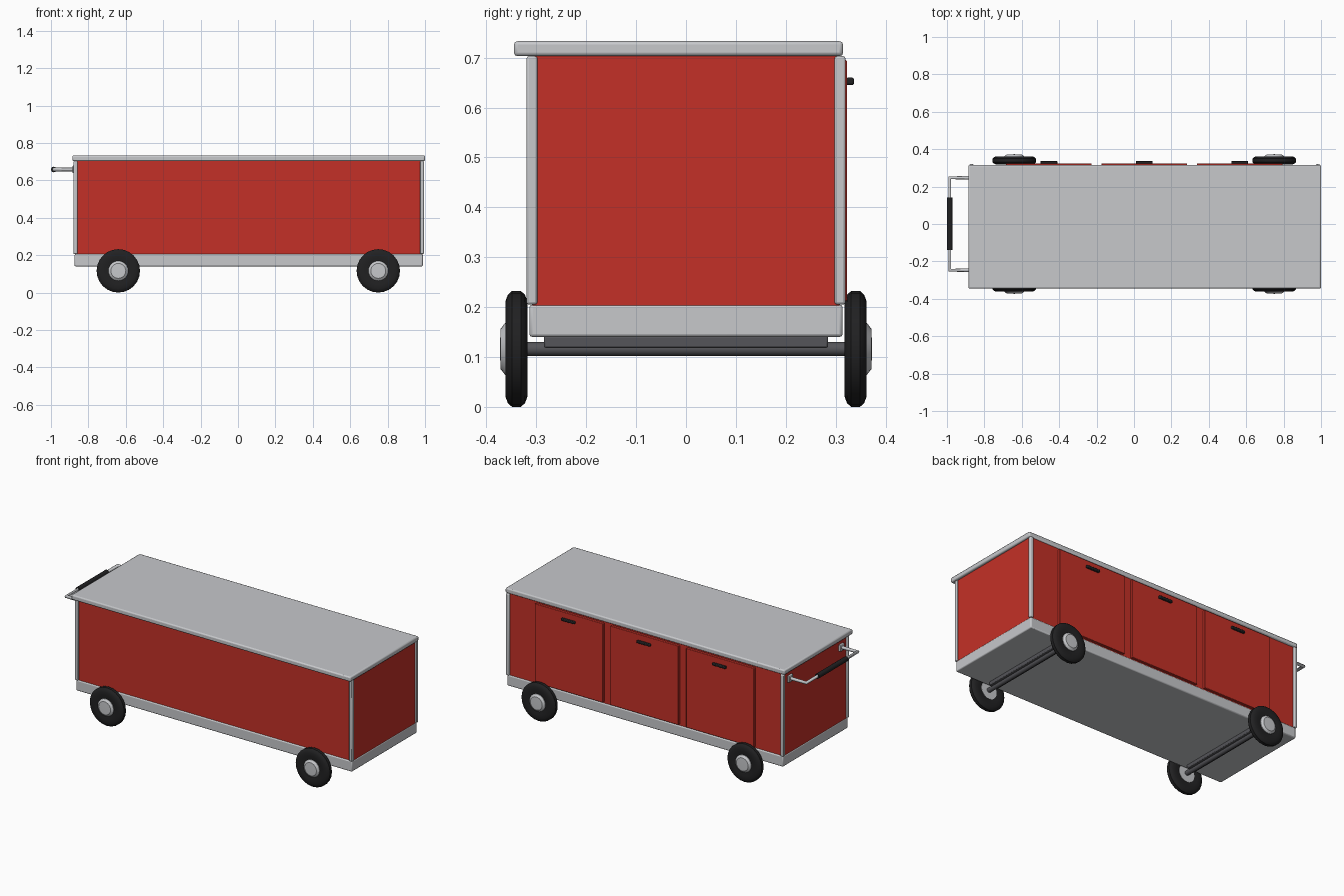
import bpy, bmesh, math
from mathutils import Vector

if "Cube" in bpy.data.objects:
    bpy.data.objects.remove(bpy.data.objects["Cube"], do_unlink=True)


def material(name, color):
    m = bpy.data.materials.new(name)
    m.use_nodes = True
    m.diffuse_color = (*color, 1)
    m.node_tree.nodes["Principled BSDF"].inputs["Base Color"].default_value = (*color, 1)
    return m


RED = material("red_paint", (0.55, 0.03, 0.02))
GREY = material("light_grey_metal", (0.57, 0.58, 0.60))
BLACK = material("black_rubber", (0.015, 0.015, 0.016))
DARK = material("dark_steel", (0.09, 0.09, 0.1))


def finish(name, bm, mat, bevel=0, segments=2, smooth=True):
    mesh = bpy.data.meshes.new(name)
    bmesh.ops.recalc_face_normals(bm, faces=bm.faces)
    bm.to_mesh(mesh)
    bm.free()
    mesh.materials.append(mat)
    ob = bpy.data.objects.new(name, mesh)
    bpy.context.collection.objects.link(ob)
    if bevel:
        mod = ob.modifiers.new("soft_edges", "BEVEL")
        mod.width, mod.segments = bevel, segments
    if smooth:
        bpy.ops.object.select_all(action="DESELECT")
        ob.select_set(True)
        bpy.context.view_layer.objects.active = ob
        bpy.ops.object.shade_smooth_by_angle(angle=math.radians(35))
    return ob


def box(name, lo, hi, mat, bevel=0):
    lo, hi = Vector(lo), Vector(hi)
    bm = bmesh.new()
    bmesh.ops.create_cube(bm, size=1)
    for v in bm.verts:
        v.co = (lo + hi) / 2 + v.co * (hi - lo)
    return finish(name, bm, mat, bevel)


def lathe_y(name, profile, x, z, mat, steps=24):
    """Spin (radius, y) points about an axle parallel to y."""
    bm = bmesh.new()
    vs = [bm.verts.new((x + r, y, z)) for r, y in profile]
    edges = [bm.edges.new(p) for p in zip(vs, vs[1:])]
    bmesh.ops.spin(bm, geom=vs + edges, cent=(x, 0, z), axis=(0, 1, 0),
                   angle=2 * math.pi, steps=steps)
    bmesh.ops.remove_doubles(bm, verts=bm.verts, dist=0.0001)
    return finish(name, bm, mat)


def rod_y(name, r, y0, y1, x, z, mat):
    return lathe_y(name, [(0, y0), (r, y0), (r, y1), (0, y1)], x, z, mat, 16)


X0, X1 = -0.88, 0.994          # outer faces of the corner posts
Y = 0.32
BASE_TOP, LID_LOW = 0.205, 0.703

# Chassis, cabinet and lid
box("base_tray", (X0 + 0.006, -0.314, 0.14), (X1 - 0.006, 0.314, BASE_TOP), GREY, 0.006)
box("cabinet", (X0 + 0.008, -0.308, BASE_TOP - 0.004), (X1 - 0.008, 0.308, LID_LOW + 0.004), RED)
box("lid", (-0.885, -0.345, LID_LOW), (1.0, 0.315, 0.733), GREY, 0.007)

# Corner posts
for end, x in (("right", X0), ("left", X1 - 0.022)):
    for side, y in (("front", -Y), ("back", Y - 0.022)):
        box(f"{side}_{end}_post", (x, y, BASE_TOP), (x + 0.022, y + 0.022, LID_LOW), GREY, 0.005)

# Back doors with their pulls
for i in range(3):
    x = 0.055 + 0.51 * (i - 1)
    box(f"door_{i + 1}", (x - 0.229, 0.3, 0.212), (x + 0.229, 0.323, 0.695), RED, 0.003)
    box(f"door_pull_{i + 1}", (x - 0.045, 0.32, 0.645), (x + 0.045, 0.337, 0.66), BLACK, 0.004)

# Axles and wheels
R = 0.116
for end, x in (("right", -0.64), ("left", 0.75)):
    rod_y(f"{end}_axle", 0.014, -0.33, 0.33, x, R, DARK)
    box(f"{end}_axle_beam", (x - 0.03, -0.285, 0.118), (x + 0.03, 0.285, 0.142), DARK, 0.004)
    for side, s in (("front", -1), ("back", 1)):
        tyre = [(0.05, 0.322), (0.075, 0.318), (0.096, 0.318), (0.109, 0.323), (R, 0.331),
                (R, 0.349), (0.109, 0.357), (0.096, 0.362), (0.075, 0.362), (0.05, 0.358)]
        hub = [(0, 0.32), (0.053, 0.32), (0.053, 0.362), (0.04, 0.372), (0, 0.373)]
        lathe_y(f"{side}_{end}_tyre", [(r, s * y) for r, y in tyre], x, R, BLACK)
        lathe_y(f"{side}_{end}_hub", [(r, s * y) for r, y in hub], x, R, GREY)

# Push handle: bent tube, grip and wall flanges
HX, HZ, HY = -0.985, 0.658, 0.247
curve = bpy.data.curves.new("push_handle", "CURVE")
curve.dimensions = "3D"
curve.bevel_depth = 0.01
curve.bevel_resolution = 2
curve.use_fill_caps = True
path = curve.splines.new("POLY")
path.points.add(3)
for p, (x, y) in zip(path.points, ((X0, HY), (HX, HY), (HX, -HY), (X0, -HY))):
    p.co = (x, y, HZ, 1)
curve.materials.append(GREY)
bpy.context.collection.objects.link(bpy.data.objects.new("push_handle", curve))
rod_y("handle_grip", 0.015, -0.138, 0.142, HX, HZ, BLACK)
for side, y in (("front", -HY), ("back", HY)):
    box(f"{side}_handle_flange", (X0 - 0.004, y - 0.02, HZ - 0.02),
        (X0 + 0.012, y + 0.02, HZ + 0.02), GREY, 0.003)
